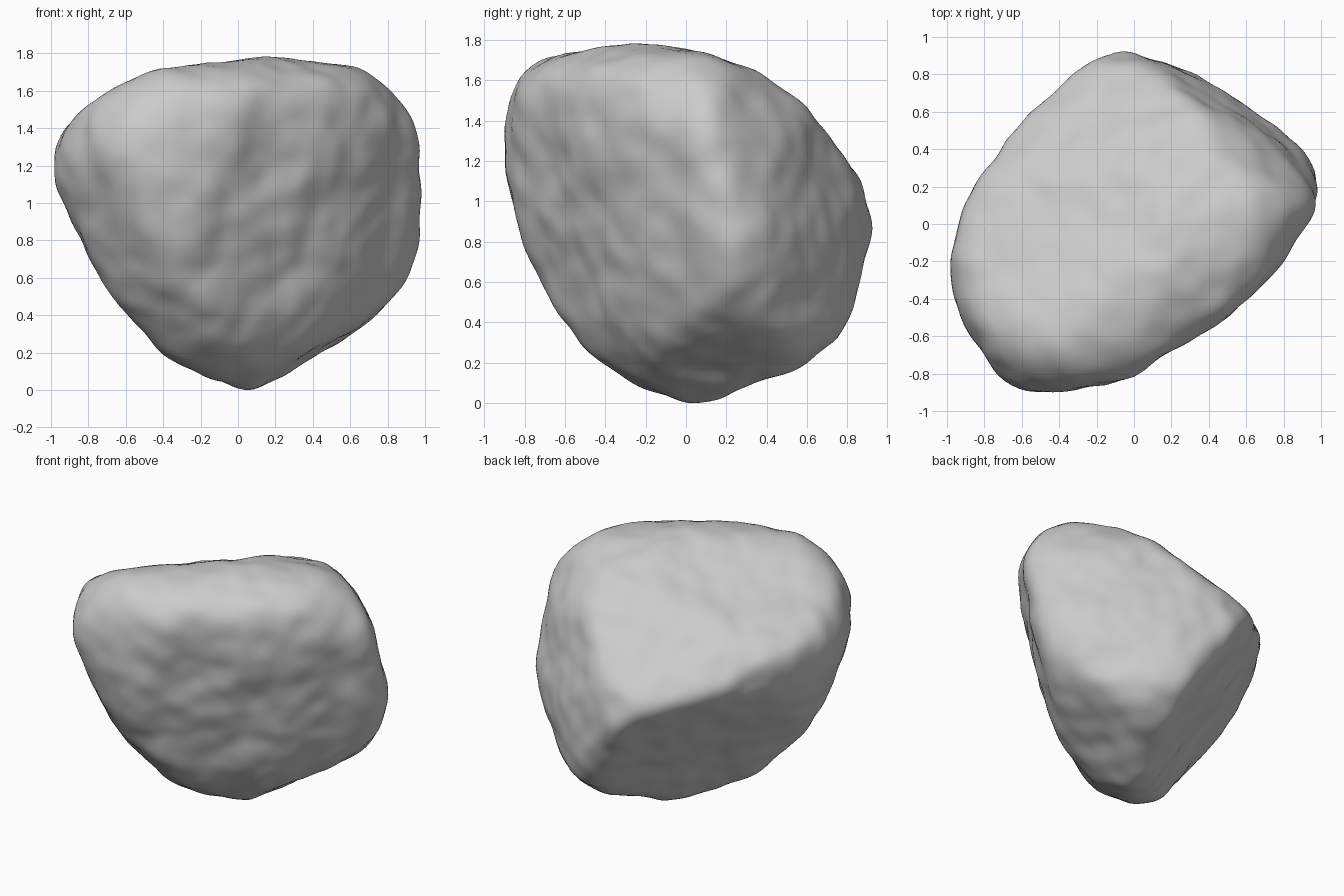
import bpy
import bmesh
import math
from mathutils import Vector, noise

default_cube = bpy.data.objects.get("Cube")
if default_cube:
    bpy.data.objects.remove(default_cube, do_unlink=True)

CENTRE = Vector((0, 0, .89))
SHARPNESS = 70
ROUNDING_ALLOWANCE = 1.022

# Carving outlines, each swept straight through the boulder
front_outline = [
    (.12, -.88), (.3, -.78), (.5, -.63), (.75, -.52), (.95, -.17), (1, .11),
    (.96, .56), (.68, .82), (.17, .88), (-.4, .82), (-.62, .75), (-.86, .6),
    (-1, .29), (-.82, -.09), (-.73, -.36), (-.42, -.69), (-.05, -.89)]
side_outline = [
    (.08, -.89), (.2, -.85), (.35, -.76), (.57, -.72), (.83, -.51), (.92, -.07),
    (.85, .24), (.68, .51), (.5, .69), (.2, .83), (-.25, .88), (-.7, .83),
    (-.85, .71), (-.92, .43), (-.77, -.19), (-.65, -.42), (-.45, -.67), (-.2, -.84)]
plan_outline = [
    (-.1, .92), (.2, .83), (.42, .72), (.9, .42), (1, .18), (.95, 0),
    (.85, -.17), (.5, -.48), (0, -.8), (-.55, -.92), (-.78, -.8), (-.95, -.48),
    (-1, -.25), (-.85, .22), (-.6, .55), (-.4, .8)]
near_corner_outline = [
    (-1.08, .33), (-.95, .59), (-.69, .64), (.17, .74), (.53, .71), (.72, .56),
    (.86, .28), (.99, -.16), (.94, -.37), (.85, -.48), (.53, -.63), (.06, -.82),
    (-.19, -.81), (-.44, -.69), (-.76, -.37), (-1.03, .17)]
far_corner_outline = [
    (-.98, .08), (-.88, .62), (-.78, .78), (-.49, .94), (.03, .96), (.7, .9),
    (.92, .73), (1.07, .48), (1.04, .21), (.94, -.08), (.73, -.42), (.54, -.6),
    (.25, -.76), (-.07, -.83), (-.49, -.8), (-.71, -.69), (-.87, -.31)]
under_corner_outline = [
    (-.77, .62), (-.63, .89), (-.42, .93), (-.06, .87), (.2, .72), (.68, .38),
    (.84, .22), (.79, -.02), (.58, -.4), (.17, -.82), (-.03, -.84),
    (-.19, -.81), (-.47, -.5), (-.62, -.12), (-.7, .27)]

# Broken faces: outward normal and distance from the centre
back_undercut = (Vector((-.66, .49, -.56)), .56)
back_left_face = (Vector((.46, .86, .23)), .81)
front_face = (Vector((.495, -.825, -.27)), .56)


def make_cut(outline, azimuth, elevation):
    """Pair an outline with the plane axes it is drawn on."""
    az, el = math.radians(azimuth), math.radians(elevation)
    right = Vector((-math.sin(az), math.cos(az), 0))
    up = Vector((-math.sin(el) * math.cos(az),
                 -math.sin(el) * math.sin(az), math.cos(el)))
    points = [Vector(point) for point in outline]
    edges = [(a, b - a) for a, b in zip(points, points[1:] + points[:1])]
    return right, up, edges


def distance_to_cut(direction, cut):
    """Distance from the centre to the swept outline along a direction."""
    right, up, edges = cut
    ray = Vector((direction.dot(right), direction.dot(up)))
    if ray.length < .05:
        return 10
    for start, edge in edges:
        det = ray.cross(edge)
        if abs(det) < 1e-9:
            continue
        along = start.cross(ray) / det
        distance = start.cross(edge) / det
        if distance > 0 and -1e-6 <= along <= 1 + 1e-6:
            return distance
    return 10


def distance_to_face(direction, face):
    """Distance from the centre to a flat broken face along a direction."""
    normal, offset = face
    slope = direction.dot(normal)
    return offset / slope if slope > .1 else 10


cuts = [
    make_cut(front_outline, -90, 0),
    make_cut(side_outline, 0, 0),
    make_cut(plan_outline, -90, 90),
    make_cut(near_corner_outline, -55, 25),
    make_cut(far_corner_outline, 125, 25),
    make_cut(under_corner_outline, 55, -25),
]
faces = [back_undercut, back_left_face, front_face]

# Boulder body: a sphere carved back to the softened intersection of all cuts
bm = bmesh.new()
bmesh.ops.create_icosphere(bm, subdivisions=6, radius=1)
for vert in bm.verts:
    direction = vert.co.normalized()
    limits = [distance_to_cut(direction, cut) for cut in cuts]
    limits += [distance_to_face(direction, face) for face in faces]
    total = sum(limit ** -SHARPNESS for limit in limits)
    reach = ROUNDING_ALLOWANCE * total ** (-1 / SHARPNESS)
    vert.co = CENTRE + direction * reach
for _ in range(12):
    bmesh.ops.smooth_vert(bm, verts=bm.verts, factor=.5,
                          use_axis_x=True, use_axis_y=True, use_axis_z=True)

# Weathered surface: hollows, broad lumps and finer chips
hollows = [
    (Vector((.78, .5, 1.0)), .2, .03),      # groove on the left side
    (Vector((.14, -.62, 1.22)), .2, .04),   # scoops in the front
    (Vector((.45, -.4, 1.0)), .15, .03),
    (Vector((-.15, .1, 1.63)), .24, .03),   # dip in the top
]
bm.normal_update()
shifts = []
for vert in bm.verts:
    shift = .018 * noise.noise(vert.co * 3) + .012 * noise.noise(vert.co * 7)
    for spot, radius, depth in hollows:
        shift -= depth * math.exp(-((vert.co - spot).length / radius) ** 2)
    shifts.append(vert.normal * shift)
for vert, shift in zip(bm.verts, shifts):
    vert.co += shift

# Rest the lowest point on the floor
floor = min(vert.co.z for vert in bm.verts)
bmesh.ops.translate(bm, verts=bm.verts, vec=(0, 0, -floor))

mesh = bpy.data.meshes.new("boulder")
bm.to_mesh(mesh)
bm.free()
boulder = bpy.data.objects.new("boulder", mesh)
bpy.context.collection.objects.link(boulder)

# Plain grey stone
stone = bpy.data.materials.new("grey stone")
stone.use_nodes = True
colour = (.6, .6, .6, 1)
stone.diffuse_color = colour
stone.node_tree.nodes["Principled BSDF"].inputs["Base Color"].default_value = colour
mesh.materials.append(stone)

# Smooth shading that keeps sharp edges
bpy.ops.object.select_all(action="DESELECT")
boulder.select_set(True)
bpy.context.view_layer.objects.active = boulder
bpy.ops.object.shade_smooth_by_angle(angle=math.radians(30))
